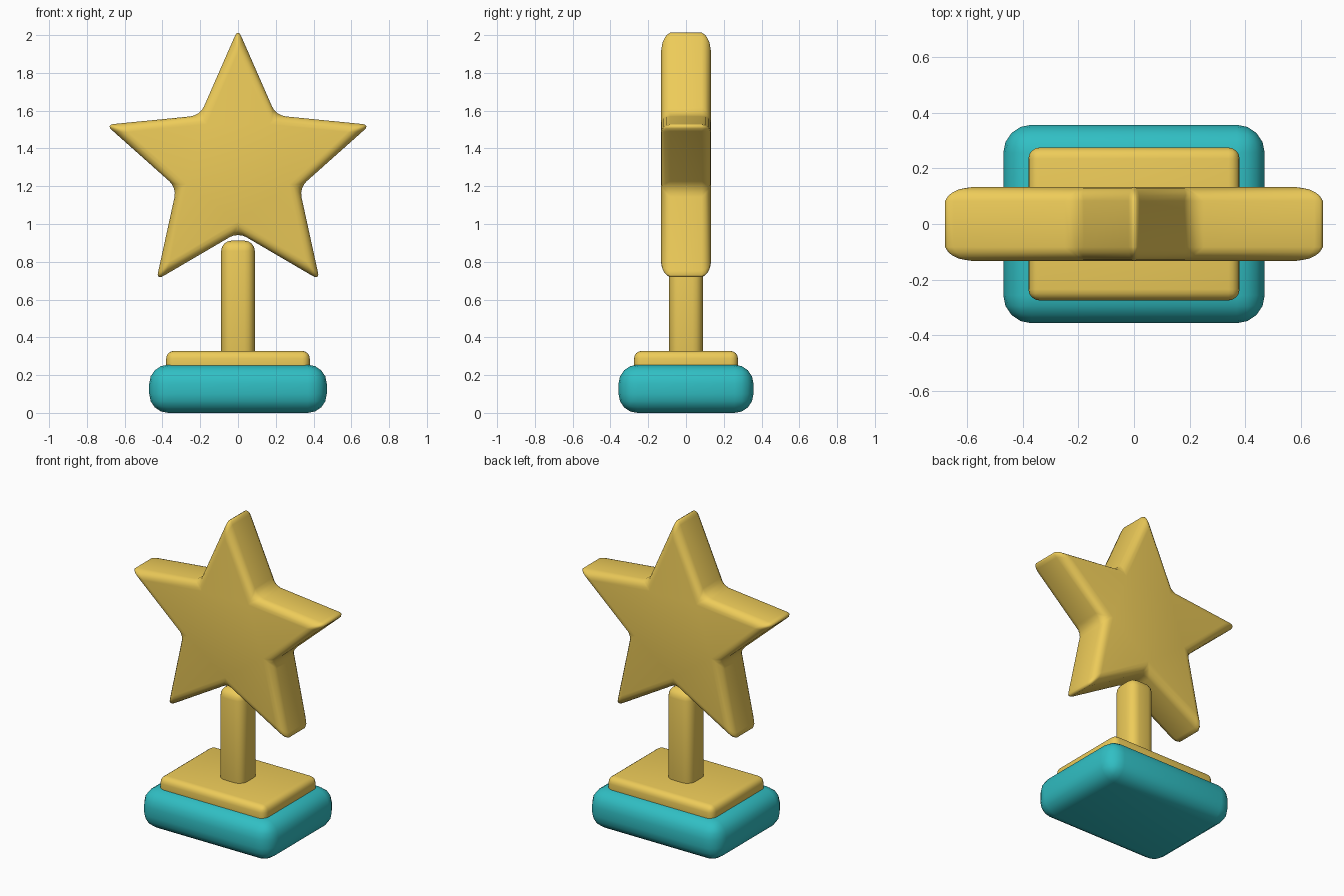
import bpy, bmesh
from math import sin, cos, pi

if "Cube" in bpy.data.objects:
    bpy.data.objects.remove(bpy.data.objects["Cube"])


def material(name, color):
    m = bpy.data.materials.new(name)
    m.diffuse_color = color
    m.use_nodes = True
    m.node_tree.nodes["Principled BSDF"].inputs["Base Color"].default_value = m.diffuse_color
    return m


gold = material("gold", (0.85, 0.60, 0.10, 1))
teal = material("teal", (0.03, 0.52, 0.55, 1))


def rounded_prism(name, outline, depth, bevel, segments, mat):
    """Extrude an outline (3D points) along depth and round all edges."""
    bm = bmesh.new()
    face = bm.faces.new([bm.verts.new(p) for p in outline])
    ext = bmesh.ops.extrude_face_region(bm, geom=[face])
    moved = [v for v in ext["geom"] if isinstance(v, bmesh.types.BMVert)]
    bmesh.ops.translate(bm, verts=moved, vec=depth)
    bmesh.ops.recalc_face_normals(bm, faces=bm.faces)
    mesh = bpy.data.meshes.new(name)
    bm.to_mesh(mesh)
    bm.free()
    mesh.materials.append(mat)
    ob = bpy.data.objects.new(name, mesh)
    bpy.context.collection.objects.link(ob)
    mod = ob.modifiers.new("round", 'BEVEL')
    mod.width = bevel
    mod.segments = segments
    mod.limit_method = 'NONE'
    mesh.shade_smooth()
    return ob


def block(name, hx, hy, z0, z1, bevel, segments, mat):
    outline = [(-hx, -hy, z0), (hx, -hy, z0), (hx, hy, z0), (-hx, hy, z0)]
    return rounded_prism(name, outline, (0, 0, z1 - z0), bevel, segments, mat)


# Stepped base and post
block("base", 0.47, 0.357, 0.0, 0.255, 0.1, 4, teal)
block("base_plate", 0.38, 0.275, 0.2, 0.328, 0.04, 4, gold)
block("post", 0.089, 0.089, 0.26, 0.912, 0.055, 4, gold)

# Five-pointed star; sharp tips are pulled back by the bevel
radii = (0.735, 0.342)
star = []
for i in range(10):
    a, r = i * pi / 5, radii[i % 2]
    star.append((r * sin(a), -0.133, 1.298 + r * cos(a)))
rounded_prism("star", star, (0, 0.266, 0), 0.05, 4, gold)
